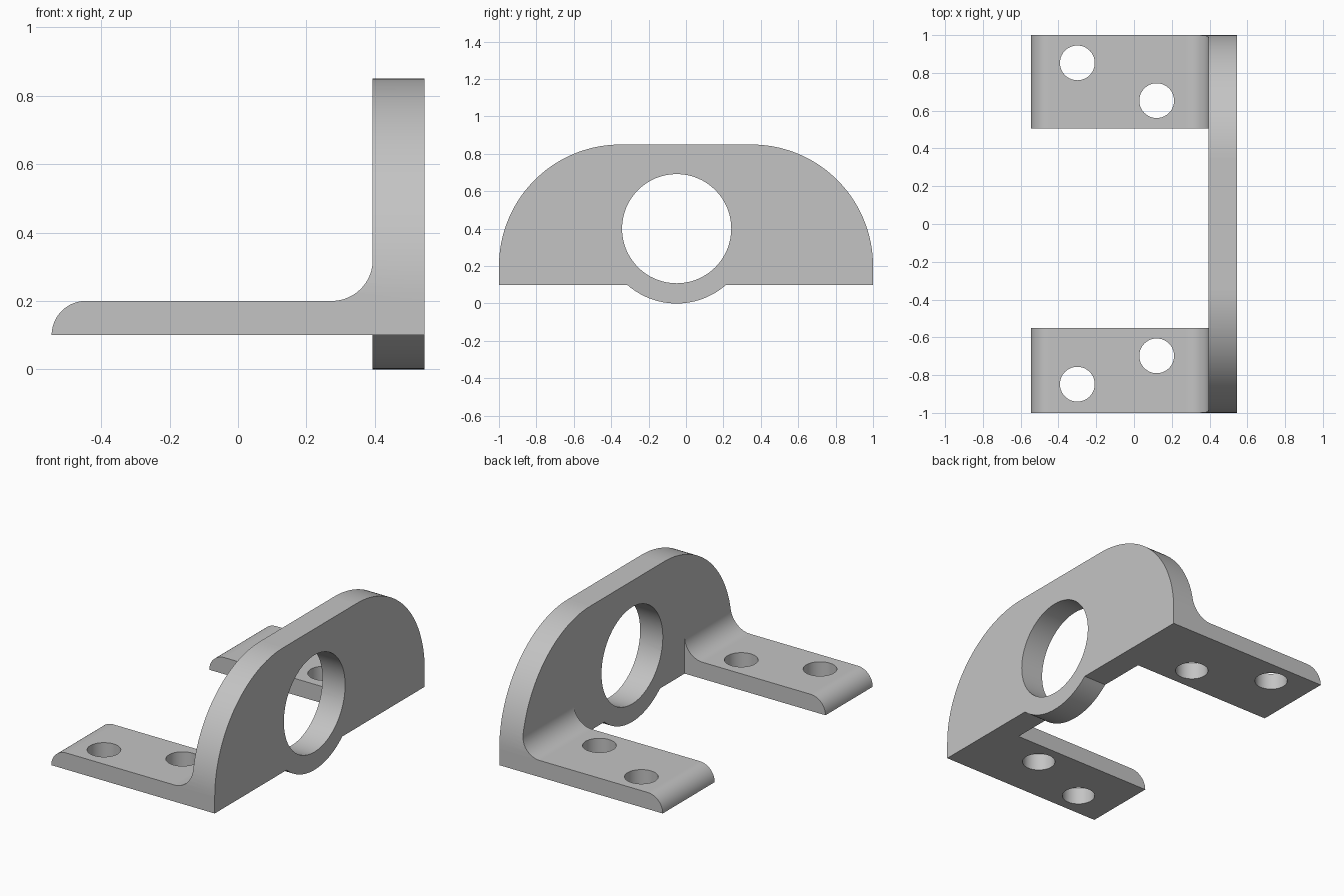
import bpy, bmesh
from math import sin, cos, radians, degrees, asin
from mathutils import Vector

if "Cube" in bpy.data.objects:
    bpy.data.objects.remove(bpy.data.objects["Cube"], do_unlink=True)

LEFT, RIGHT, TIP = 0.394, 0.545, -0.545   # wall faces and foot tip
BASE, TOP = 0.1, 0.85
BORE = (-0.05, 0.4)


def arc(center, radius, start, end, steps=24):
    angles = [radians(start + (end - start) * i / steps) for i in range(steps + 1)]
    return [(center[0] + radius * cos(a), center[1] + radius * sin(a)) for a in angles]


def circle(center, radius):
    return arc(center, radius, 0, 360, 64)[:-1]


def prism(name, points, axis, low, high):
    """Extrude a 2D outline along one axis."""
    place = {"x": lambda u, v: (low, u, v),
             "y": lambda u, v: (u, low, v),
             "z": lambda u, v: (u, v, low)}[axis]
    bm = bmesh.new()
    face = bm.faces.new([bm.verts.new(place(u, v)) for u, v in points])
    moved = bmesh.ops.extrude_face_region(bm, geom=[face])["geom"]
    shift = Vector([(high - low) if a == axis else 0 for a in "xyz"])
    bmesh.ops.translate(bm, vec=shift,
                        verts=[g for g in moved if isinstance(g, bmesh.types.BMVert)])
    bmesh.ops.recalc_face_normals(bm, faces=bm.faces)
    mesh = bpy.data.meshes.new(name)
    bm.to_mesh(mesh)
    bm.free()
    obj = bpy.data.objects.new(name, mesh)
    bpy.context.collection.objects.link(obj)
    return obj


def combine(target, cutter, operation):
    mod = target.modifiers.new(operation.lower(), "BOOLEAN")
    mod.operation, mod.solver, mod.object = operation, "EXACT", cutter
    bpy.context.view_layer.objects.active = target
    bpy.ops.object.modifier_apply(modifier=mod.name)
    bpy.data.objects.remove(cutter, do_unlink=True)


# L-shaped section: rounded foot tip, fillet, upright wall
section = [(TIP, -0.05)]
section += arc((TIP + 0.1, BASE), 0.1, 180, 90)
section += arc((LEFT - 0.12, 0.32), 0.12, 270, 360)
section += [(LEFT, 1), (RIGHT, 1), (RIGHT, -0.05)]
bracket = prism("mounting_bracket", section, "y", -1.1, 1.1)

# Side outline: rounded shoulders and the round boss below the base line
dip = degrees(asin((BORE[1] - BASE) / 0.4))
outline = [(-1, BASE)]
outline += arc(BORE, 0.4, 180 + dip, 360 - dip)
outline += [(1, BASE)]
outline += arc((0.35, 0.2), 0.65, 0, 90, 40)
outline += arc((-0.35, 0.2), 0.65, 90, 180, 40)
combine(bracket, prism("outline_cutter", outline, "x", -0.7, 0.7), "INTERSECT")

# Open gap between the two feet
gap = [(-0.7, -0.55), (LEFT, -0.55), (LEFT, 0.505), (-0.7, 0.505)]
combine(bracket, prism("gap_cutter", gap, "z", -0.2, 1.2), "DIFFERENCE")

# Large bore through the wall
combine(bracket, prism("bore_cutter", circle(BORE, 0.292), "x", 0.2, 0.8), "DIFFERENCE")

# Bolt holes through the feet
for spot in [(-0.3, 0.853), (0.12, 0.653), (-0.3, -0.848), (0.12, -0.698)]:
    combine(bracket, prism("bolt_cutter", circle(spot, 0.092), "z", -0.1, 0.5), "DIFFERENCE")

# Plain grey material
grey = bpy.data.materials.new("plain_grey")
grey.use_nodes = True
color = (0.55, 0.55, 0.55, 1)
grey.diffuse_color = color
for node in grey.node_tree.nodes:
    if node.type == "BSDF_PRINCIPLED":
        node.inputs["Base Color"].default_value = color
bracket.data.materials.clear()
bracket.data.materials.append(grey)

# Smooth curved faces, keep flat faces flat
bpy.ops.object.select_all(action="DESELECT")
bracket.select_set(True)
bpy.context.view_layer.objects.active = bracket
bpy.ops.object.shade_smooth_by_angle(angle=radians(25))
for face in bracket.data.polygons:
    face.material_index = 0
    if max(abs(c) for c in face.normal) > 0.9999:
        face.use_smooth = False
